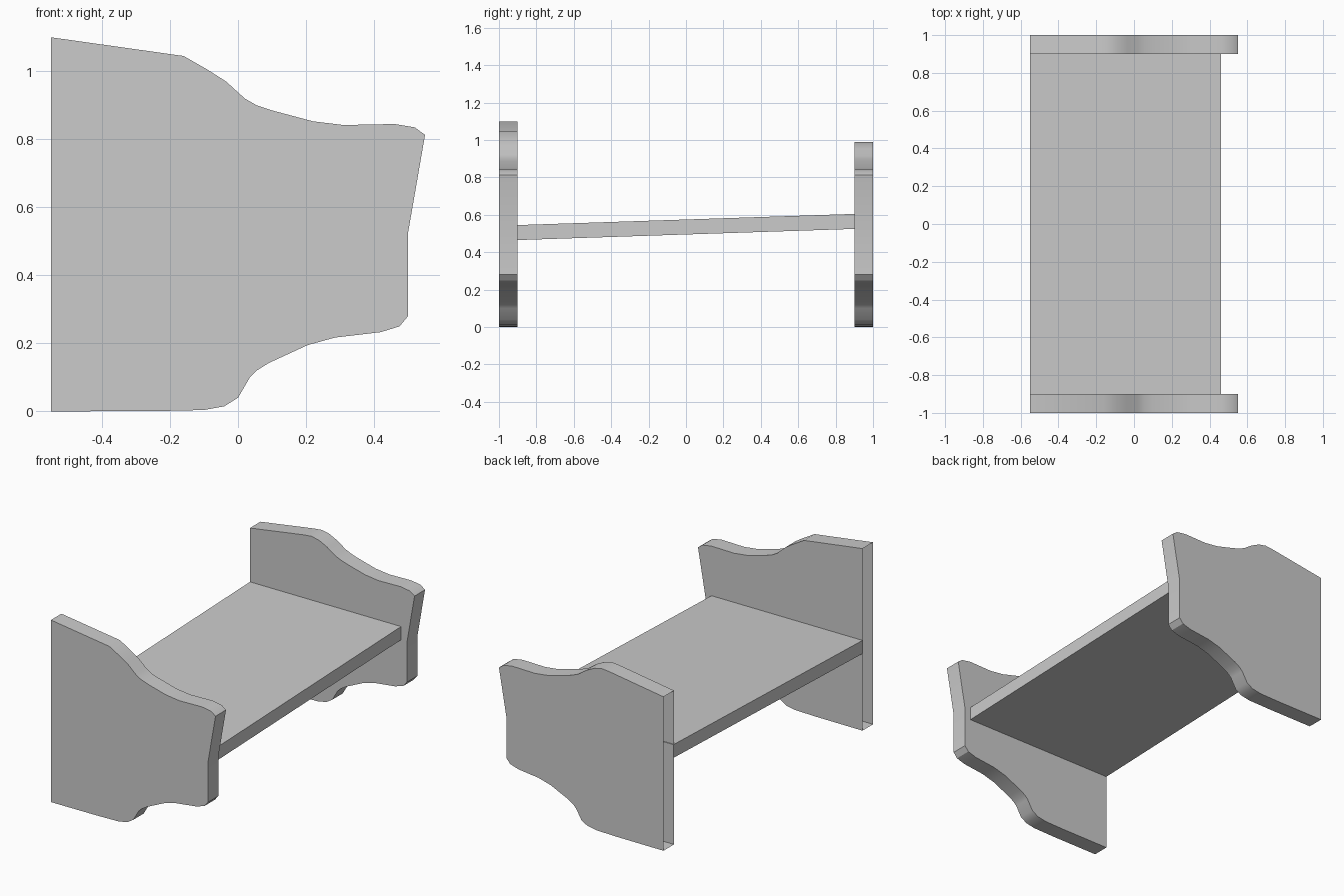
import bpy, bmesh, math

if "Cube" in bpy.data.objects:
    bpy.data.objects.remove(bpy.data.objects["Cube"])

# Shared outline (x, z), from the shoulder of the curve round to the back foot
LOWER = [(0.055, 0.9), (0.1, 0.885), (0.22, 0.853), (0.31, 0.842), (0.46, 0.845),
         (0.52, 0.835), (0.55, 0.813), (0.5, 0.525), (0.5, 0.28), (0.475, 0.25),
         (0.42, 0.233), (0.285, 0.217), (0.205, 0.195), (0.09, 0.142), (0.055, 0.12),
         (0.035, 0.1), (0.0, 0.04), (-0.04, 0.015), (-0.1, 0.004), (-0.24, 0.001),
         (-0.55, 0.0)]
TALL_TOP = [(-0.55, 1.1), (-0.16, 1.045), (-0.09, 1.005), (-0.035, 0.97), (0.02, 0.92)]
LOW_TOP = [(-0.55, 0.93), (-0.19, 0.985), (-0.14, 0.99), (-0.09, 0.98),
           (-0.035, 0.953), (0.02, 0.915)]


def slab(name, profile, to_xyz, start, end, closed=True):
    """Extrude a clockwise profile; closed=False leaves the last side open."""
    bm = bmesh.new()
    a = [bm.verts.new(to_xyz(p, start)) for p in profile]
    b = [bm.verts.new(to_xyz(p, end)) for p in profile]
    bm.faces.new(a[::-1])
    bm.faces.new(b)
    n = len(profile)
    for i in range(n if closed else n - 1):
        j = (i + 1) % n
        bm.faces.new((a[i], a[j], b[j], b[i]))
    if closed:
        bmesh.ops.recalc_face_normals(bm, faces=bm.faces)
    mesh = bpy.data.meshes.new(name)
    bm.to_mesh(mesh)
    bm.free()
    obj = bpy.data.objects.new(name, mesh)
    bpy.context.collection.objects.link(obj)
    return obj


def smooth(obj):
    bpy.ops.object.select_all(action='DESELECT')
    obj.select_set(True)
    bpy.context.view_layer.objects.active = obj
    bpy.ops.object.shade_smooth_by_angle(angle=math.radians(32))


def along_y(p, y):
    return (p[0], y, p[1])


def along_x(p, x):
    return (x, p[0], p[1])


# Curved end panels, open on the side that sits against the wall
smooth(slab("tall_end_panel", TALL_TOP + LOWER, along_y, -1.0, -0.9, closed=False))
smooth(slab("low_end_panel", LOW_TOP + LOWER, along_y, 0.9, 1.0, closed=False))

# Sloping seat board, let slightly into both panels
slab("seat_board", [(-0.905, 0.545), (0.905, 0.605), (0.905, 0.525), (-0.905, 0.465)],
     along_x, -0.55, 0.46)
